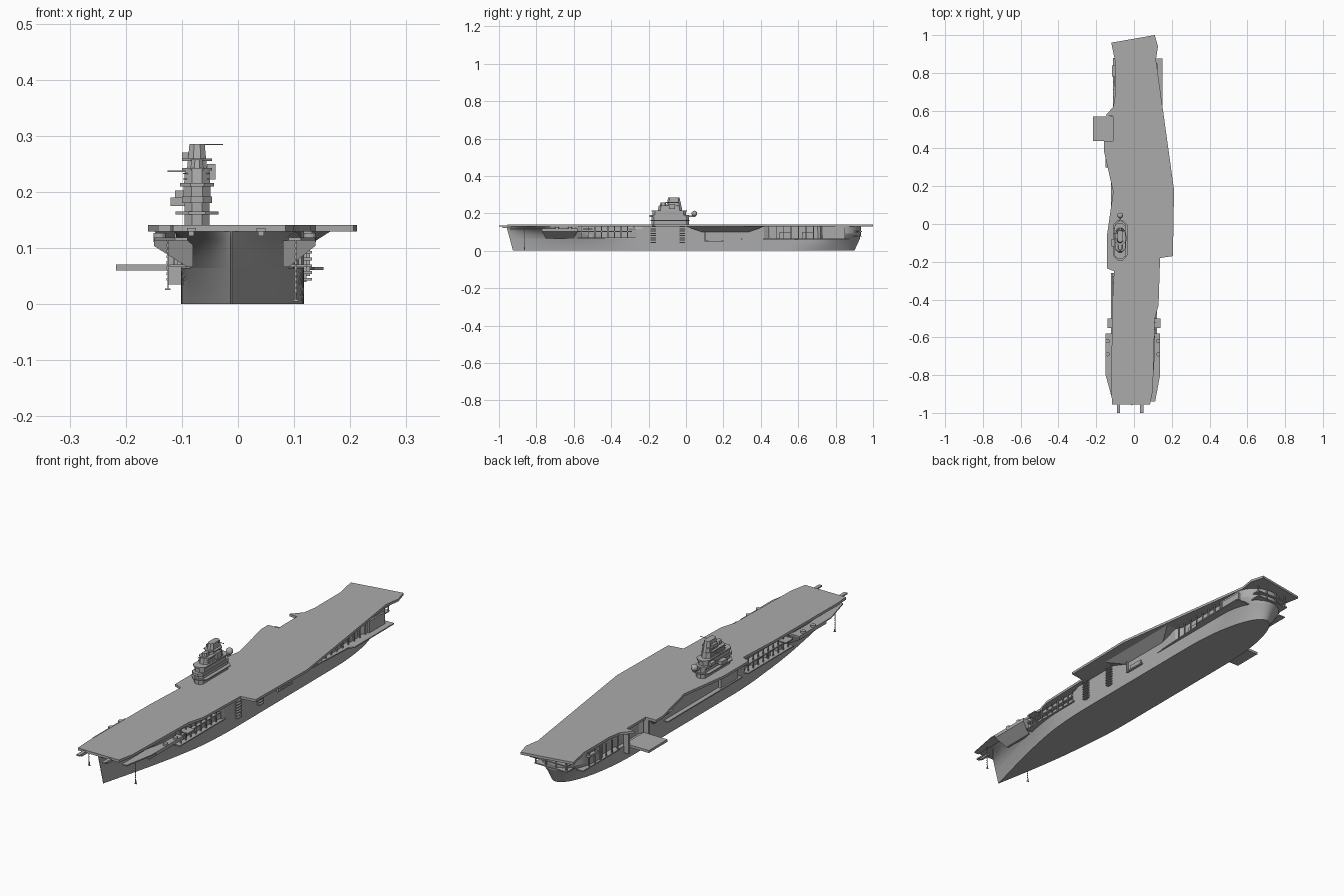
import bpy, bmesh, math

default_cube = bpy.data.objects.get("Cube")
if default_cube:
    bpy.data.objects.remove(default_cube)

grey = bpy.data.materials.new("hull grey")
grey.use_nodes = True
grey.diffuse_color = (.41, .41, .41, 1)
grey.node_tree.nodes["Principled BSDF"].inputs["Base Color"].default_value = grey.diffuse_color

# Shared heights and sizes
DECK_BOTTOM, DECK_TOP = .13, .141
GALLERY = .066
SHELF = .114
THIN = .005
BEAM = .11


def smooth(ob, degrees):
    bpy.ops.object.select_all(action="DESELECT")
    ob.select_set(True)
    bpy.context.view_layer.objects.active = ob
    bpy.ops.object.shade_smooth_by_angle(angle=math.radians(degrees))


def skin(bm, rings):
    """Join closed rings of points and cap both ends."""
    loops = [[bm.verts.new(point) for point in ring] for ring in rings]
    for near, far in zip(loops, loops[1:]):
        for i in range(len(near)):
            bm.faces.new((near[i - 1], near[i], far[i], far[i - 1]))
    bm.faces.new(loops[0])
    bm.faces.new(loops[-1])


def build(name, solids):
    """Make one object out of a list of skinned solids."""
    bm = bmesh.new()
    for rings in solids:
        skin(bm, rings)
    bmesh.ops.recalc_face_normals(bm, faces=bm.faces)
    mesh = bpy.data.meshes.new(name)
    bm.to_mesh(mesh)
    bm.free()
    mesh.materials.append(grey)
    ob = bpy.data.objects.new(name, mesh)
    bpy.context.collection.objects.link(ob)
    return ob


def prism(outline, bottom, top):
    return [[(x, y, z) for x, y in outline] for z in (bottom, top)]


def block(left, right, front, back, bottom, top):
    outline = [(left, front), (right, front), (right, back), (left, back)]
    return prism(outline, bottom, top)


def posts(side, x, start, end, count):
    """Slim pillars between a gallery and the flight deck."""
    step = (end - start) / (count - 1)
    places = [start + step * i for i in range(count)]
    return [block(side * x, side * (x + THIN), y, y + THIN, GALLERY, DECK_BOTTOM) for y in places]


def wedge(side, inner, outer, front, back, bottom, top, lip, slant):
    """Bracket that widens towards its top and towards its middle."""
    profile = [(inner, bottom, slant), (inner + .01, bottom, slant), (outer, top - lip, 0),
               (outer, top, 0), (inner, top, 0)]
    return [[(side * x, y + toward * cut, z) for x, z, cut in profile]
            for y, toward in ((front, 1), (back, -1))]


def limit(value):
    return min(1, max(0, value))


# Hull lines: fine entry with a flared bow, full middle and rounded stern
def hull_ring(along, levels, recessed):
    half = []
    for level in levels:
        bow = -.925 - .035 * level
        stern = .9 + .03 * limit(2 * level)
        y = bow + (stern - bow) * along
        entry = .75 - .55 * level ** 2
        run = .4 - .3 * limit(1.5 * level)
        width = BEAM * math.sin(limit((y - bow) / entry) * math.pi / 2)
        width *= math.sqrt(1 - (1 - limit((stern - y) / run)) ** 2)
        if recessed and (-.58 < y < -.27 or .42 < y < .72):
            width *= .84
        middle = -.012 + .02 * limit(2 * (y - bow))
        half.append((max(width, .001), middle, y, level * DECK_BOTTOM))
    port = [(middle + w, y, z) for w, middle, y, z in half]
    starboard = [(middle - w, y, z) for w, middle, y, z in reversed(half)]
    return starboard + port


STATIONS = 80
for name, levels, recessed in (("lower_hull", (0, .25, .5), False),
                               ("upper_hull", (.5, .6, .7, .8, .9, 1), True)):
    rings = [hull_ring((1 - math.cos(math.pi * i / STATIONS)) / 2, levels, recessed)
             for i in range(STATIONS + 1)]
    smooth(build(name, [rings]), 25)

# Flight deck with the angled landing area and the lift notch
left_edge = [(.085, -.955), (.1, -.88), (.11, -.5), (.13, -.43), (.138, -.18), (.206, -.17),
             (.212, .18), (.165, .52), (.116, .87), (.127, .94), (.11, 1)]
right_edge = [(-.12, .96), (-.1, .86), (-.1, .68), (-.11, .62), (-.15, .575), (-.11, .57),
              (-.11, .44), (-.16, .44), (-.16, .39), (-.11, .17), (-.143, -.06), (-.143, -.235),
              (-.106, -.25), (-.116, -.45), (-.12, -.88), (-.116, -.955)]
build("flight_deck", [prism(left_edge + right_edge, DECK_BOTTOM, DECK_TOP)])

# Lowered deck-edge lift with its guides
build("side_lift", [block(-.217, -.1, .44, .57, .06, .071)])
build("lift_guides", [block(-.125, -.1, y, y + .01, .035, DECK_BOTTOM) for y in (.43, .57)])

# Bow galleries, sponsons, guns, horns and anchors on both sides
for side_name, side, reach, horn, anchor, anchor_low in (
        ("right", -1, .15, -.083, -.125, .025), ("left", 1, .138, .041, .103, THIN)):
    build(side_name + "_bow_sponson",
          [wedge(side, .08, reach, -.77, -.58, GALLERY, SHELF, .01, .02)])
    shelf = [(.09, -.94), (.112, -.94), (reach, -.8), (reach, -.58), (.09, -.58)]
    build(side_name + "_bow_gallery",
          [prism([(side * x, y) for x, y in shelf], SHELF, SHELF + THIN)])
    build(side_name + "_walkways",
          [block(side * .07, side * edge, -.58, -.26, z, z + THIN)
           for edge, z in ((.122, GALLERY), (.115, .1))])
    build(side_name + "_lookout",
          [block(side * .08, side * .14, -.55, -.5, SHELF, SHELF + THIN)])
    build(side_name + "_gallery_posts", posts(side, .108, -.56, -.28, 9))
    build(side_name + "_deck_lockers",
          [block(side * .08, side * .1, y, y + .03, GALLERY, .09) for y in (-.53, -.45, -.36)])

    for y in (-.69, -.62):
        bpy.ops.mesh.primitive_cylinder_add(
            vertices=12, radius=.011, depth=.016, location=(side * (reach - .01), y, SHELF + THIN))
        gun = bpy.context.object
        gun.name = side_name + "_gun_mount"
        gun.data.materials.append(grey)

    build(side_name + "_bow_horn",
          [block(horn - .008, horn + .008, -1, -.95, DECK_BOTTOM, DECK_TOP - THIN),
           block(horn - THIN, horn + THIN, -.98, -.93, DECK_BOTTOM - .008, DECK_BOTTOM)])

    # Chain links alternate between thin and wide
    anchor_y = -.865
    links = []
    link_z = anchor_low + .012
    while link_z < SHELF:
        wide = .002 if len(links) % 2 else .001
        links.append(block(anchor - wide, anchor + wide, anchor_y, anchor_y + wide,
                           link_z, link_z + THIN))
        link_z += THIN
    build(side_name + "_anchor_chain", links)
    build(side_name + "_anchor",
          [block(anchor - half, anchor + half, anchor_y, anchor_y + THIN,
                 anchor_low, anchor_low + height)
           for half, height in ((THIN, .003), (.001, .014))])

# Supports under the angled deck
build("left_angle_sponson", [wedge(1, .1, .165, 0, .42, .095, DECK_BOTTOM, 0, .1)])
build("right_aft_sponson", [wedge(-1, .09, .15, .3, .43, .08, DECK_BOTTOM, 0, .06)])

# Left side: aft platform, houses, boat bay and lift frames
platform = [(.09, .27), (.12, .3), (.135, .58), (.152, .6), (.152, .875), (.08, .875)]
build("left_aft_platform", [prism(platform, GALLERY - THIN, GALLERY)])
build("left_aft_posts", posts(1, .116, .44, .72, 8))
build("left_aft_house", [block(.09, .125, .74, .85, GALLERY, .118)])
build("left_aft_lockers", [block(.09, .112, y, y + .06, GALLERY, .1) for y in (.5, .62)])
build("left_boat_bay", [block(.11, .128, .1, .2, .05, .056),
                        block(.11, .128, .1, .1 + THIN, .056, .1),
                        block(.11, .124, .12, .19, .056, .075)])
ribs = [block(.11, .132, y, y + .03, z, z + THIN)
        for y in (-.19, -.035) for z in [.042 + .012 * i for i in range(8)]]
frames = [block(.11, .122, y, y + .018, .04, DECK_BOTTOM) for y in (-.184, -.029)]
build("left_lift_frames", ribs + frames)

# Right side: aft galleries
build("right_middle_gallery", [block(-.122, -.09, -.22, .3, GALLERY, GALLERY + THIN),
                               block(-.115, -.09, -.2, -.08, GALLERY, SHELF)])
build("right_aft_gallery", [block(-.112, -.08, .62, .88, GALLERY, GALLERY + THIN),
                            block(-.117, -.08, .78, .84, SHELF, SHELF + .01)])
build("right_aft_posts", posts(-1, .106, .63, .83, 6))

# Stern balconies and their posts
balconies = [block(-.075, .085, .88, .94, z, z + THIN) for z in (.075, .1)]
stern_posts = [block(x, x + THIN, .93, .93 + THIN, .075, DECK_BOTTOM) for x in (-.07, -.02, .03, .08)]
build("stern_balcony", balconies + stern_posts)


# Island of stacked tiers with chamfered corners
ISLAND_X = -.073


def tier(name, half_width, front, back, bottom, top, taper=1):
    solid = []
    middle, half_length = (front + back) / 2, (back - front) / 2
    for z, scale in ((bottom, 1), (top, taper)):
        w, l = half_width * scale, half_length * scale
        cut = w * .6
        corner = [(w - cut, l), (w, l - cut)]
        quarter = corner + [(x, -y) for x, y in reversed(corner)]
        outline = quarter + [(-x, y) for x, y in reversed(quarter)]
        solid.append([(ISLAND_X + x, middle + y, z) for x, y in outline])
    build(name, [solid])


tier("island_base", .022, -.185, .015, DECK_TOP, .185)
tier("island_walkway", .038, -.19, .02, .16, .16 + THIN)
tier("island_house", .027, -.195, .015, .18, .192)
tier("island_main", .024, -.18, 0, .19, .213)
tier("island_rail_deck", .03, -.185, THIN, .21, .216)
tier("island_bridge", .023, -.15, -.02, .215, .24, .94)
tier("island_bridge_roof", .027, -.145, -.03, .238, .243)
tier("forward_director", .012, -.14, -.105, .24, .258, .8)
tier("funnel", .018, -.105, -.025, .24, .286, .75)
tier("funnel_platform", .027, -.11, -.03, .255, .26)
build("bridge_ledges", [block(-.098, -.05, -.14, -.04, z, z + .002) for z in (.222, .232)])
build("island_side_boxes", [block(-.12, -.095, -.12, -.08, .175, .19),
                            block(-.112, -.095, -.05, -.02, .19, .203),
                            block(-.055, -.04, -.09, -.06, .222, .25),
                            block(-.1, -.085, -.08, -.05, .26, .27)])
build("yards", [block(inner, outer, -.062, -.06, z, z + .002)
                for inner, outer, z in ((-.075, -.027, .284), (-.126, -.09, .236))])

# Radar dome on a bracket behind the island
build("dome_bracket", [block(ISLAND_X - THIN, ISLAND_X + THIN, 0, .05, .18, .188)])
bpy.ops.mesh.primitive_uv_sphere_add(segments=16, ring_count=10, radius=.015,
                                     location=(ISLAND_X, .045, .199))
dome = bpy.context.object
dome.name = "radar_dome"
dome.data.materials.append(grey)
smooth(dome, 60)
